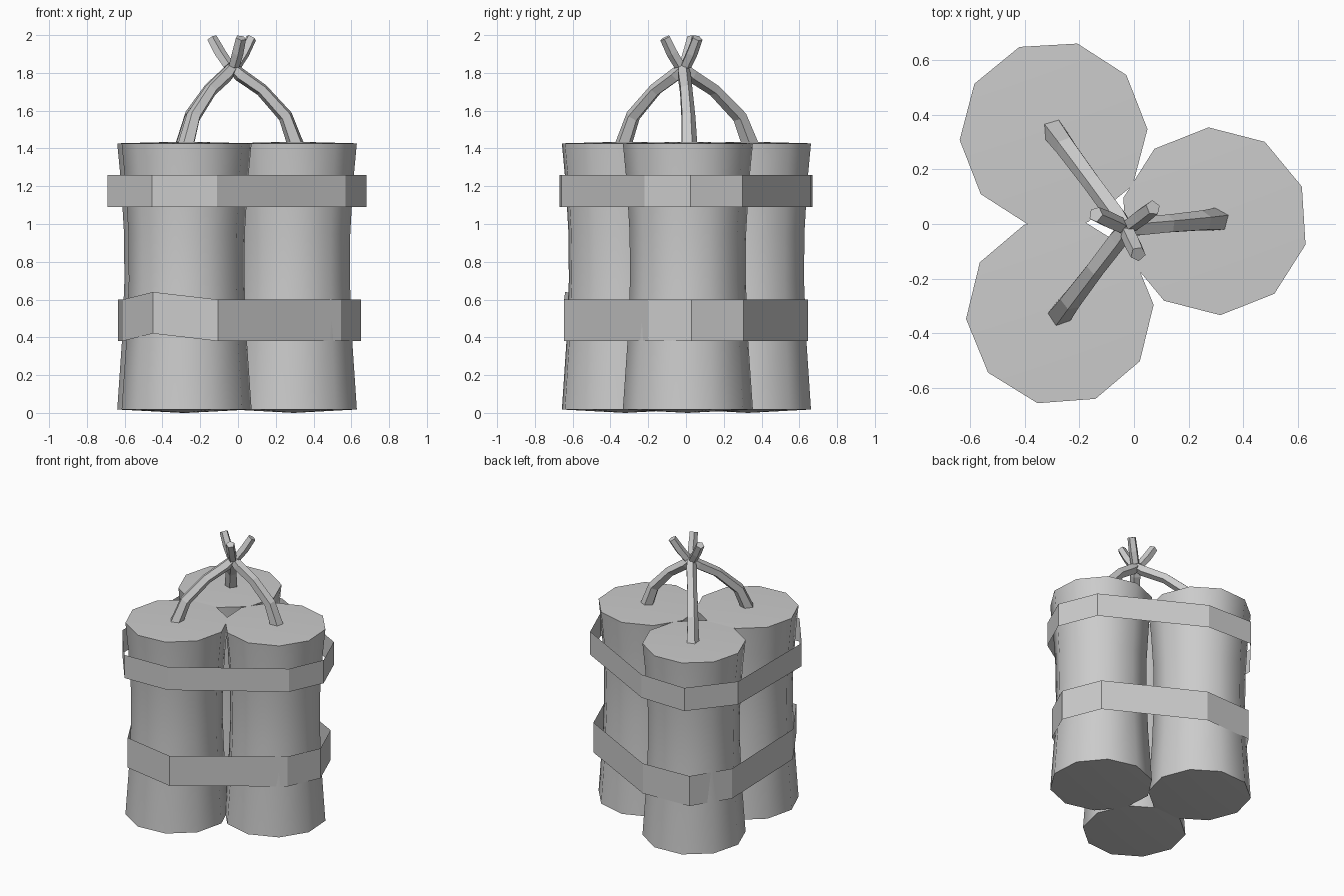
import bpy, bmesh, math
from mathutils import Vector

cube = bpy.data.objects.get("Cube")
if cube:
    bpy.data.objects.remove(cube, do_unlink=True)

grey = bpy.data.materials.new("plain_grey")
grey.use_nodes = True
colour = (0.6, 0.6, 0.6, 1)
grey.diffuse_color = colour
grey.node_tree.nodes["Principled BSDF"].inputs["Base Color"].default_value = colour


def finish(name, bm, smooth=False):
    bmesh.ops.recalc_face_normals(bm, faces=bm.faces)
    mesh = bpy.data.meshes.new(name)
    bm.to_mesh(mesh)
    bm.free()
    mesh.materials.append(grey)
    obj = bpy.data.objects.new(name, mesh)
    bpy.context.collection.objects.link(obj)
    if smooth:
        bpy.ops.object.select_all(action='DESELECT')
        obj.select_set(True)
        bpy.context.view_layer.objects.active = obj
        bpy.ops.object.shade_smooth_by_angle(angle=math.radians(45))
    return obj


def bridge(bm, a, b):
    n = len(a)
    for i in range(n):
        bm.faces.new((a[i], a[(i + 1) % n], b[(i + 1) % n], b[i]))


def fan(bm, ring, tip):
    v = bm.verts.new(tip)
    for i in range(len(ring)):
        bm.faces.new((ring[i], ring[(i + 1) % len(ring)], v))


# Waisted ten-sided stick with faintly domed ends
def stick(name, cx, cy, turn):
    bm = bmesh.new()
    profile = [(0.345, 0.018), (0.32, 0.38), (0.307, 0.7),
               (0.309, 0.95), (0.325, 1.22), (0.345, 1.427)]
    rings = []
    for r, z in profile:
        angles = [math.radians(turn + 36 * i) for i in range(10)]
        rings.append([bm.verts.new((cx + r * math.cos(a), cy + r * math.sin(a), z)) for a in angles])
    for a, b in zip(rings, rings[1:]):
        bridge(bm, a, b)
    fan(bm, rings[0], (cx, cy, 0))
    fan(bm, rings[-1], (cx, cy, 1.436))
    finish(name, bm, True)


# Thin upright ribbon around the bundle: (x, y, lift) corners
def strap(name, corners, low, high):
    bm = bmesh.new()
    rings = [[bm.verts.new((x, y, z + lift)) for x, y, lift in corners] for z in (low, high)]
    bridge(bm, *rings)
    finish(name, bm)


# Five-sided cord swept along points, with one radius per point
def cord(name, path, radii):
    bm = bmesh.new()
    pts = [Vector(p) for p in path]
    out = pts[0] - pts[-1]
    side = Vector((-out.y, out.x, 0)).normalized()
    rings = []
    for i, p in enumerate(pts):
        along = (pts[min(i + 1, len(pts) - 1)] - pts[max(i - 1, 0)]).normalized()
        u = (side - along * side.dot(along)).normalized()
        w = along.cross(u)
        angles = [math.tau * k / 5 for k in range(5)]
        rings.append([bm.verts.new(p + radii[i] * (u * math.cos(a) + w * math.sin(a))) for a in angles])
    for a, b in zip(rings, rings[1:]):
        bridge(bm, a, b)
    bm.faces.new(rings[0])
    bm.faces.new(rings[-1])
    finish(name, bm)


stick("left_stick", 0.295, 0.01, 21.6)
stick("back_stick", -0.295, 0.328, 3.3)
stick("front_stick", -0.272, -0.322, 4.3)

strap("upper_strap", [(0.57, -0.22, 0), (0.68, 0.025, 0), (0.57, 0.3, 0),
                      (-0.1, 0.66, 0), (-0.455, 0.67, 0), (-0.69, 0.38, 0),
                      (-0.69, -0.36, 0), (-0.455, -0.67, 0), (-0.11, -0.66, 0)], 1.09, 1.26)
strap("lower_strap", [(0.545, -0.2, 0), (0.65, 0.03, 0), (0.54, 0.305, 0),
                      (-0.1, 0.645, 0), (-0.47, 0.63, 0), (-0.635, 0.37, 0),
                      (-0.61, -0.37, 0), (-0.45, -0.64, 0.04), (-0.105, -0.645, 0)], 0.38, 0.6)

# Arched fuses gathering at the knot, then three splayed ends
knot = Vector((-0.03, -0.015, 1.83))
fuses = {"left": (0.31, 0.015), "back": (-0.295, 0.345), "front": (-0.275, -0.335)}
arch = [(1.0, 1.41), (0.83, 1.57), (0.46, 1.71), (0.12, 1.79)]
for name, (x, y) in fuses.items():
    path = [(knot.x + (x - knot.x) * t, knot.y + (y - knot.y) * t, z) for t, z in arch]
    cord(name + "_fuse", path + [knot], [0.046, 0.04, 0.036, 0.038, 0.03])

cord("knot", [(-0.03, -0.015, 1.77), (-0.03, -0.015, 1.83), (-0.03, -0.015, 1.875)],
     [0.035, 0.045, 0.062])

ends = {"left": (0.07, 0.06), "right": (-0.14, 0.035), "front": (0.015, -0.11)}
for name, (x, y) in ends.items():
    path = [(knot.x + (x - knot.x) * t, knot.y + (y - knot.y) * t, z)
            for t, z in ((0.2, 1.84), (0.6, 1.905), (1.0, 1.985))]
    cord(name + "_fuse_end", path, [0.03, 0.032, 0.029])
